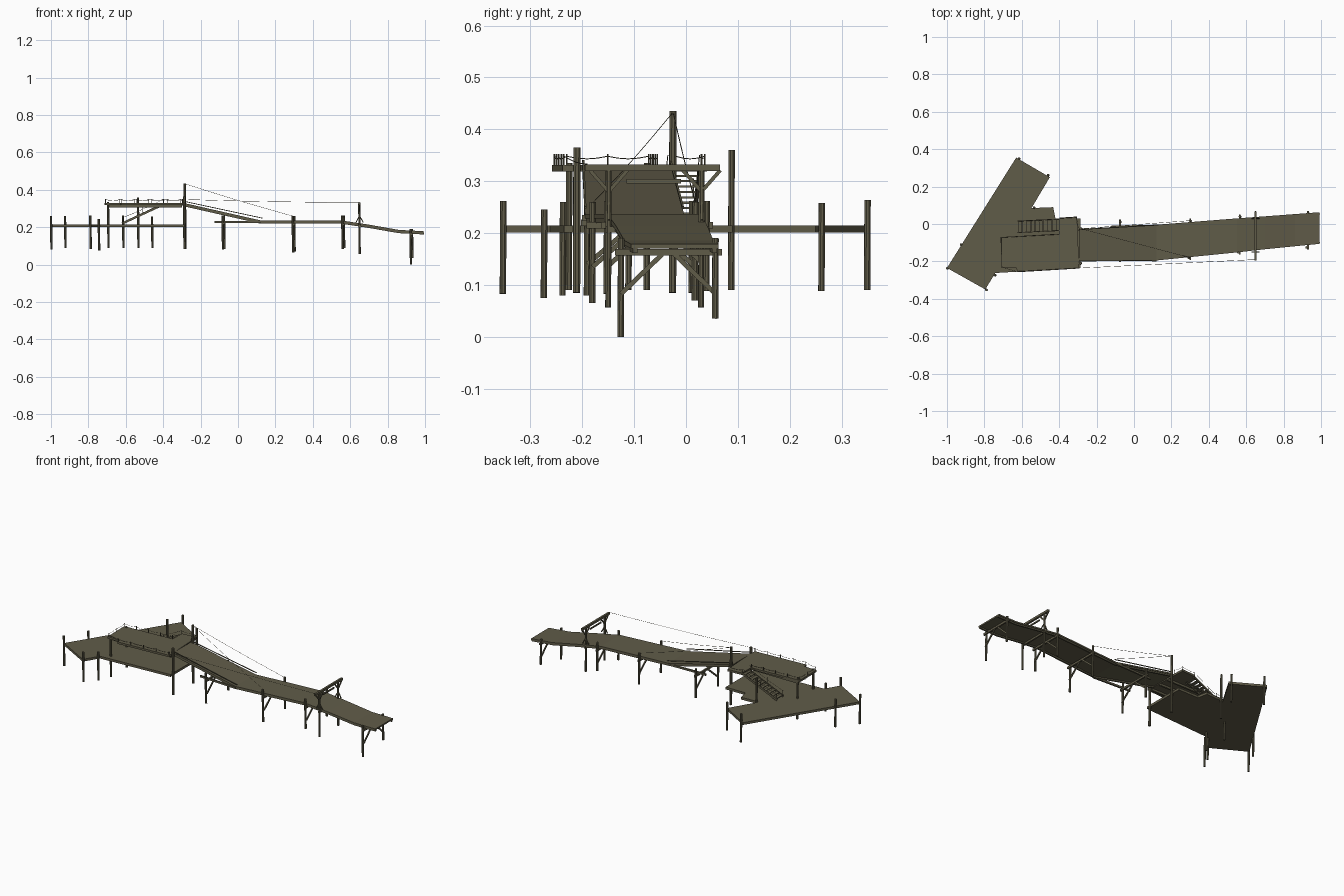
import bpy, bmesh, math
from mathutils import Vector

if "Cube" in bpy.data.objects:
    bpy.data.objects.remove(bpy.data.objects["Cube"])

wood = bpy.data.materials.new("weathered_wood")
wood.use_nodes = True
colour = (0.118, 0.107, 0.066, 1)
wood.diffuse_color = colour
wood.node_tree.nodes["Principled BSDF"].inputs["Base Color"].default_value = colour


def finish(name, bm):
    bmesh.ops.recalc_face_normals(bm, faces=bm.faces)
    mesh = bpy.data.meshes.new(name)
    bm.to_mesh(mesh)
    bm.free()
    mesh.materials.append(wood)
    ob = bpy.data.objects.new(name, mesh)
    bpy.context.collection.objects.link(ob)
    return ob


def rod(name, a, b, radius, sides=8):
    """Round pole or rope between two points."""
    a, b = Vector(a), Vector(b)
    bm = bmesh.new()
    bmesh.ops.create_cone(bm, cap_ends=True, segments=sides, radius1=radius,
                          radius2=radius, depth=(b - a).length)
    bm.transform((b - a).to_track_quat("Z", "Y").to_matrix().to_4x4())
    bmesh.ops.translate(bm, verts=bm.verts, vec=(a + b) / 2)
    return finish(name, bm)


def beam(name, a, b, w=0.01, h=0.01):
    """Square timber between two points, h measured upwards."""
    a, b = Vector(a), Vector(b)
    d = (b - a).normalized()
    side = d.cross(Vector((0, 0, 1))).normalized()
    up = side.cross(d)
    bm = bmesh.new()
    rings = [[bm.verts.new(p + side * s * w / 2 + up * t * h / 2)
              for s, t in ((-1, -1), (1, -1), (1, 1), (-1, 1))] for p in (a, b)]
    for i in range(4):
        j = (i + 1) % 4
        bm.faces.new((rings[0][i], rings[0][j], rings[1][j], rings[1][i]))
    bm.faces.new(rings[0])
    bm.faces.new(rings[1])
    return finish(name, bm)


def slab(name, outline, top, thick):
    """Flat deck with the given plan outline."""
    bm = bmesh.new()
    face = bm.faces.new([bm.verts.new((x, y, top - thick)) for x, y in outline])
    ext = bmesh.ops.extrude_face_region(bm, geom=[face])
    bmesh.ops.translate(bm, vec=(0, 0, thick),
                        verts=[v for v in ext["geom"] if isinstance(v, bmesh.types.BMVert)])
    return finish(name, bm)


def post(name, x, y, low, high, r=0.0065):
    rod(name, (x + 0.003, y - 0.001, low), (x, y, high), r)


def rope(name, a, b, sag=0.0, parts=4):
    a, b = Vector(a), Vector(b)
    pts = [a.lerp(b, i / parts) - Vector((0, 0, sag * math.sin(math.pi * i / parts)))
           for i in range(parts + 1)]
    for p, q in zip(pts, pts[1:]):
        rod(name, p, q, 0.0009, 4)


# Lower landing: a slanted jetty with a side wing
slab("lower_deck", [(-1, -0.235), (-0.795, -0.35), (-0.742, -0.262), (-0.287, -0.235),
                    (-0.287, 0.03), (-0.42, 0.03), (-0.432, 0.09), (-0.548, 0.085),
                    (-0.45, 0.25), (-0.63, 0.355)], 0.215, 0.014)
for x, y, low, high in ((-1, -0.237, 0.08, 0.26), (-0.925, -0.11, 0.09, 0.26),
                        (-0.79, -0.352, 0.083, 0.262), (-0.745, -0.273, 0.075, 0.245),
                        (-0.615, 0.35, 0.09, 0.264), (-0.46, 0.262, 0.088, 0.258),
                        (-0.695, -0.225, 0.09, 0.335), (-0.695, -0.075, 0.09, 0.335),
                        (-0.535, 0.088, 0.09, 0.36)):
    post("landing_post", x, y, low, high)
post("mast", -0.285, -0.025, 0.085, 0.435, 0.0075)
post("platform_corner_post", -0.288, -0.21, 0.085, 0.365, 0.0075)

# Upper platform with an opening for the stairs
platform = [(-0.713, -0.07), (-0.71, -0.232), (-0.628, -0.234), (-0.625, -0.258),
            (-0.293, -0.238), (-0.305, 0.04), (-0.398, 0.034), (-0.4, -0.052)]
slab("upper_deck", platform, 0.331, 0.012)
for y in (-0.21, -0.14, -0.075):
    beam("platform_joist", (-0.7, y, 0.313), (-0.3, y, 0.313), 0.01, 0.012)

# Rope railing on little stakes around the platform
corners = [(-0.4, -0.055), (-0.71, -0.072), (-0.708, -0.23), (-0.625, -0.254),
           (-0.297, -0.236)]
back_edge = [(-0.298, -0.02), (-0.307, 0.036), (-0.398, 0.03)]
for path in (corners, back_edge):
    for p, q in zip(path, path[1:]):
        p, q = Vector((*p, 0.348)), Vector((*q, 0.348))
        n = max(1, round((q - p).length / 0.08))
        for i in range(n + 1):
            s = p.lerp(q, i / n)
            rod("rail_stake", (s.x, s.y, 0.325), (s.x, s.y, 0.352), 0.0017, 5)
            if i < n:
                rope("rail_rope", s, p.lerp(q, (i + 1) / n), 0.005)

# Stairs from the platform to the landing
for y in (-0.047, 0.014):
    beam("stair_stringer", (-0.62, y + 0.002, 0.22), (-0.395, y + 0.012, 0.324), 0.005, 0.012)
    rope("stair_rope", (-0.62, y, 0.25), (-0.4, y + 0.012, 0.35), 0.004)
    for x, z in ((-0.615, 0.22), (-0.51, 0.27)):
        rod("stair_stake", (x, y, z), (x, y, z + 0.035), 0.0017, 5)
steps = 10
for i in range(steps):
    t = (i + 0.5) / steps
    x, z, y = -0.62 + 0.225 * t, 0.222 + 0.104 * t, 0.01 * t
    beam("stair_tread", (x, y - 0.047, z), (x, y + 0.016, z), 0.021, 0.004)

# Walkway stations: x, back edge, front edge, deck height
stations = [(-0.295, -0.026, -0.2, 0.331), (0.12, -0.004, -0.195, 0.237),
            (0.55, 0.03, -0.152, 0.237), (0.7, 0.041, -0.135, 0.214),
            (0.86, 0.053, -0.119, 0.186), (0.993, 0.063, -0.106, 0.179)]
bm = bmesh.new()
rows = [[bm.verts.new((x, yb, z)), bm.verts.new((x, yf, z)),
         bm.verts.new((x, yf, z - 0.009)), bm.verts.new((x, yb, z - 0.009))]
        for x, yb, yf, z in stations]
for a, b in zip(rows, rows[1:]):
    for i in range(4):
        j = (i + 1) % 4
        bm.faces.new((a[i], a[j], b[j], b[i]))
bm.faces.new(rows[0])
bm.faces.new(rows[-1])
finish("walkway_deck", bm)
for (x0, b0, f0, z0), (x1, b1, f1, z1) in zip(stations, stations[1:]):
    for y0, y1 in ((b0 - 0.008, b1 - 0.008), (f0 + 0.008, f1 + 0.008)):
        beam("walkway_stringer", (x0, y0, z0 - 0.012), (x1, y1, z1 - 0.012), 0.009, 0.011)

# Thin side rails on the ramp, and the level timbers below it
for y0, y1 in ((-0.03, -0.006), (-0.198, -0.194)):
    beam("ramp_rail", (-0.29, y0, 0.339), (0.13, y1, 0.249), 0.004, 0.004)
    beam("level_stringer", (-0.125, y0 + 0.016, 0.229), (0.12, y1 - 0.002, 0.229), 0.009, 0.011)

# Walkway trestles: paired posts, cross beam and knee braces
trestles = [(-0.075, 0.012, -0.19, 0.085, 0.262, 0.22), (0.3, 0.018, -0.18, 0.07, 0.26, 0.215),
            (0.565, 0.04, -0.152, 0.088, 0.262, 0.215), (0.93, 0.057, -0.125, 0.01, 0.19, 0.163)]
for x, yb, yf, low, high, zc in trestles:
    end = x > 0.9
    post("trestle_post_back", x, yb, 0.035 if end else low, high)
    post("trestle_post_front", x - 0.008, yf, 0 if end else low - 0.005, high)
    beam("trestle_beam", (x, yf - 0.012, zc), (x, yb + 0.012, zc), 0.009, 0.012)
    mid = (yb + yf) / 2
    for y, s in ((yb, 1), (yf, -1)):
        beam("knee_brace", (x, y, zc - 0.08), (x, mid + s * 0.012, zc - 0.004), 0.006, 0.009)

# Gantry over the walkway
gx, zt = 0.65, 0.326
beam("gantry_beam", (gx, -0.195, zt), (gx, 0.066, zt), 0.012, 0.013)
beam("gantry_tie", (gx, -0.115, 0.3), (gx, -0.01, 0.3), 0.006, 0.008)
beam("gantry_sill", (gx, -0.155, 0.207), (gx, 0.04, 0.207), 0.009, 0.011)
for y in (-0.149, 0.03):
    post("gantry_leg", gx - 0.002, y, 0.057, zt, 0.006)
    for s in (-1, 1):
        beam("gantry_brace", (gx, y, 0.28), (gx, y + s * 0.036, zt - 0.005), 0.006, 0.007)
        beam("gantry_foot", (gx, y, 0.262), (gx + s * 0.02, y, 0.225), 0.005, 0.005)

# Stay ropes
top = (-0.285, -0.025, 0.433)
rope("stay_rope_back", top, (0.3, 0.018, 0.258), 0.004, 6)
rope("stay_rope_front", top, (0.3, -0.18, 0.258), 0.004, 6)
rope("stay_rope_gantry", (-0.297, -0.236, 0.349), (gx, -0.19, 0.333), 0.004, 6)
